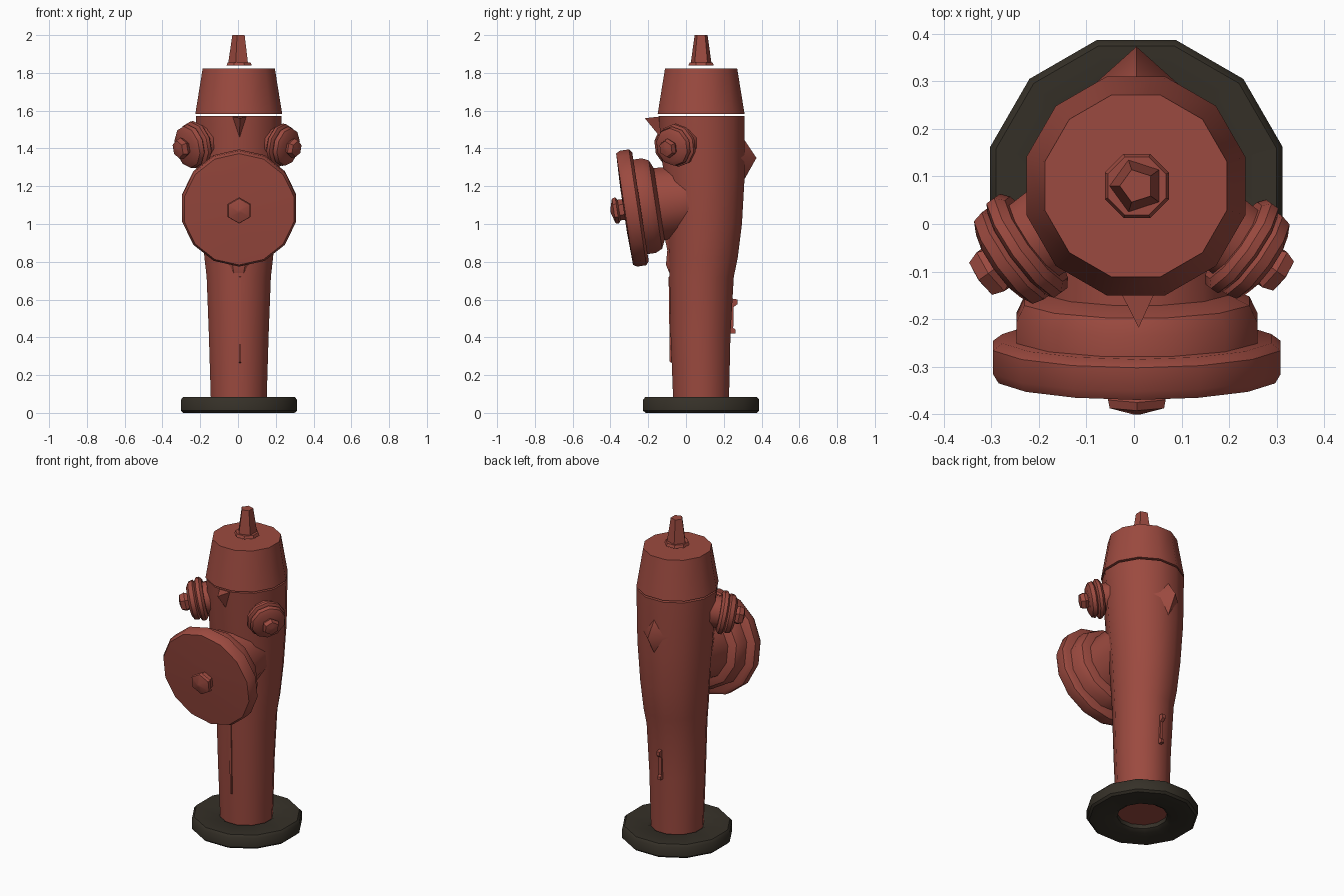
import bpy, bmesh, math
from mathutils import Vector

if "Cube" in bpy.data.objects:
    bpy.data.objects.remove(bpy.data.objects["Cube"])


def material(name, rgb):
    m = bpy.data.materials.new(name)
    m.diffuse_color = (*rgb, 1)
    m.use_nodes = True
    m.node_tree.nodes["Principled BSDF"].inputs["Base Color"].default_value = m.diffuse_color
    return m


RED = material("faded red", (0.33, 0.068, 0.05))
BLACK = material("dark iron", (0.036, 0.030, 0.021))


def finish(name, bm, mat, angle=40):
    bmesh.ops.recalc_face_normals(bm, faces=bm.faces)
    me = bpy.data.meshes.new(name)
    bm.to_mesh(me)
    bm.free()
    me.materials.append(mat)
    me.shade_smooth()
    me.set_sharp_from_angle(angle=math.radians(angle))
    ob = bpy.data.objects.new(name, me)
    bpy.context.collection.objects.link(ob)
    return ob


def lathe(name, rings, sides, origin, axis=(0, 0, 1), mat=RED, closed=False, turn=0.5):
    """Rings are (height, radius, optional y shift) along the axis."""
    bm = bmesh.new()
    q = Vector(axis).to_track_quat('Z', 'Y') if axis != (0, 0, 1) else None
    loops = []
    for r in rings:
        dy = r[2] if len(r) > 2 else 0
        loop = []
        for i in range(sides):
            a = math.tau * (i + turn) / sides
            p = Vector((r[1] * math.cos(a), r[1] * math.sin(a) + dy, r[0]))
            if q:
                p = q @ p
            loop.append(bm.verts.new(p + Vector(origin)))
        loops.append(loop)
    pairs = list(zip(loops, loops[1:]))
    if closed:
        pairs.append((loops[-1], loops[0]))
    else:
        bm.faces.new(loops[0])
        bm.faces.new(loops[-1])
    for a, b in pairs:
        for i in range(sides):
            j = (i + 1) % sides
            bm.faces.new((a[i], a[j], b[j], b[i]))
    return finish(name, bm, mat)


def fin(name, profile, x, width):
    """Thin plate from a (y, z) profile."""
    bm = bmesh.new()
    f = bm.faces.new([bm.verts.new((x - width / 2, y, z)) for y, z in profile])
    g = bmesh.ops.extrude_face_region(bm, geom=[f])
    bmesh.ops.translate(bm, vec=(width, 0, 0),
                        verts=[v for v in g["geom"] if isinstance(v, bmesh.types.BMVert)])
    return finish(name, bm, RED, 20)


def spike(name, base, tip):
    """Pyramid bump over a few base points."""
    bm = bmesh.new()
    b = [bm.verts.new(p) for p in base]
    t = bm.verts.new(tip)
    bm.faces.new(b)
    for i in range(len(b)):
        bm.faces.new((b[i], b[(i + 1) % len(b)], t))
    return finish(name, bm, RED, 50)


# ground ring
lathe("base_ring", [(0, 0.305), (0.012, 0.318), (0.07, 0.318), (0.085, 0.305),
                    (0.085, 0.17), (0.07, 0.145), (0.015, 0.145), (0, 0.17)],
      12, (0.005, 0.08, 0), mat=BLACK, closed=True)

# barrel
lathe("barrel", [(0.04, 0.152, 0.08), (0.42, 0.164, 0.077), (0.72, 0.176, 0.083),
                 (0.82, 0.188, 0.092), (1.0, 0.203, 0.10), (1.25, 0.222, 0.096),
                 (1.572, 0.235, 0.083)], 12, (0.004, 0, 0))

# bonnet and top nut
lathe("bonnet", [(1.583, 0.238), (1.822, 0.198)], 12, (0.004, 0.08, 0))
lathe("nut_flange", [(1.838, 0.073), (1.855, 0.066)], 8, (0.006, 0.08, 0))
lathe("top_nut", [(1.85, 0.058), (2.0, 0.036)], 5, (0.006, 0.08, 0))

# large front outlet, tipped slightly downward
AXIS = (0, -0.989, -0.15)
FACE = (0.006, -0.325, 1.078)
lathe("front_neck", [(-0.34, 0.19), (-0.17, 0.2)], 12, FACE, AXIS)
lathe("front_collar", [(-0.185, 0.2), (-0.165, 0.245), (-0.13, 0.262), (-0.06, 0.262)],
      12, FACE, AXIS)
lathe("front_cap", [(-0.085, 0.29), (-0.07, 0.31), (-0.02, 0.31), (0, 0.298), (0.006, 0.12)],
      14, FACE, AXIS)
lathe("front_cap_nut", [(0, 0.055), (0.03, 0.055), (0.04, 0.07), (0.058, 0.066), (0.075, 0.01)],
      6, FACE, AXIS)
lathe("neck_support", [(0.70, 0.05), (0.785, 0.088), (0.86, 0.08), (0.95, 0.10)],
      8, (0.004, -0.025, 0))

# side outlets, mirrored, the right one a little smaller
for side, s, name in ((-1, 1.0, "left"), (1, 0.9, "right")):
    axis = Vector((side * 0.8, -0.57, -0.2)).normalized()
    o = Vector((side * 0.245, -0.06, 1.413))
    for part, rings, n in (
            ("neck", [(-0.16, 0.1), (-0.035, 0.095)], 10),
            ("collar", [(-0.05, 0.11), (-0.035, 0.128), (-0.015, 0.128), (-0.005, 0.112)], 10),
            ("cap", [(-0.01, 0.1), (0.005, 0.118), (0.03, 0.112), (0.045, 0.085)], 10),
            ("nut", [(0.04, 0.045), (0.065, 0.058), (0.092, 0.048), (0.1, 0.012)], 6)):
        lathe(f"{name}_outlet_{part}", [(h * s, r * s) for h, r in rings], n, o, axis)

# bumps and seams on the barrel
spike("back_bulge", [(-0.11, 0.27, 1.35), (0.005, 0.30, 1.22), (0.12, 0.27, 1.35),
                     (0.005, 0.30, 1.46)], (0.005, 0.373, 1.35))
spike("front_lip", [(-0.035, -0.13, 1.57), (0.05, -0.13, 1.57), (0.008, -0.12, 1.44)],
      (0.01, -0.218, 1.56))
fin("back_hinge", [(0.22, 0.42), (0.262, 0.42), (0.262, 0.44), (0.25, 0.45), (0.252, 0.56),
                   (0.272, 0.575), (0.272, 0.6), (0.22, 0.61)], 0.005, 0.02)
fin("front_seam", [(-0.05, 0.25), (-0.086, 0.27), (-0.092, 0.72), (-0.05, 0.74)], 0.01, 0.012)
